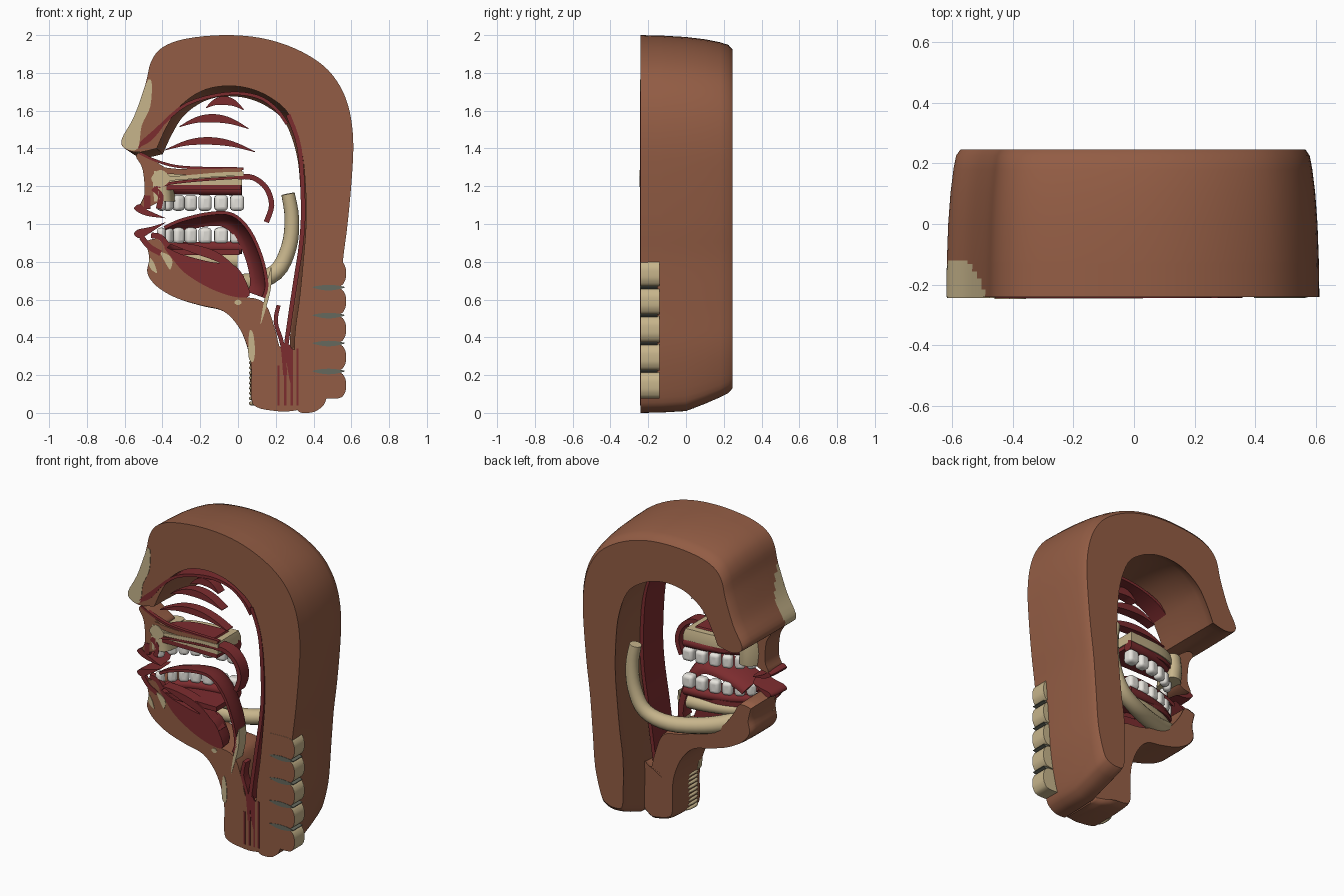
import bpy, bmesh, math
from mathutils import Vector

cube = bpy.data.objects.get("Cube")
if cube:
    bpy.data.objects.remove(cube, do_unlink=True)

CUT = -.24          # plane of the section
made = []


def material(name, r, g, b):
    m = bpy.data.materials.new(name)
    m.use_nodes = True
    m.diffuse_color = (r, g, b, 1)
    m.node_tree.nodes["Principled BSDF"].inputs["Base Color"].default_value = (r, g, b, 1)
    return m


skin = material("brown_flesh", .29, .108, .058)
red = material("red_mucosa", .20, .025, .028)
bone = material("tan_bone", .57, .46, .26)
enamel = material("tooth_white", .80, .78, .73)
disc = material("grey_disc", .13, .14, .11)


def spline(points, closed=True, steps=4):
    """Catmull-Rom samples through the points; a doubled point makes a corner."""
    p = [Vector(q) for q in points]
    n = len(p)
    get = (lambda i: p[i % n]) if closed else (lambda i: p[max(0, min(n - 1, i))])
    out = []
    for i in range(n if closed else n - 1):
        a, b, c, d = get(i - 1), get(i), get(i + 1), get(i + 2)
        if (b - c).length < 1e-5:
            continue
        for k in range(steps):
            t = k / steps
            out.append(b + (c - a) * t / 2 + (a * 2 - b * 5 + c * 4 - d) * t * t / 2
                       + (b * 3 - a - c * 3 + d) * t ** 3 / 2)
    if not closed:
        out.append(p[-1])
    return out


def loft(name, outline, layers, mats, centre=(0, 1), place=None, rule=None):
    """Stack scaled copies of an outline; layers are (depth, scale)."""
    place = place or (lambda u, v, t: (u, t, v))
    c = Vector(centre)
    bm = bmesh.new()
    rings = [[bm.verts.new(place(*(c + (q - c) * s), t)) for q in outline] for t, s in layers]
    n = len(outline)
    for lo, hi in zip(rings, rings[1:]):
        for i in range(n):
            bm.faces.new((lo[i], lo[(i + 1) % n], hi[(i + 1) % n], hi[i]))
    bm.faces.new(rings[0])
    bm.faces.new(rings[-1])
    bmesh.ops.recalc_face_normals(bm, faces=bm.faces)
    if rule:
        bm.normal_update()
        for f in bm.faces:
            f.material_index = rule(f.calc_center_median(), f.normal)
    me = bpy.data.meshes.new(name)
    bm.to_mesh(me)
    bm.free()
    for m in mats:
        me.materials.append(m)
    ob = bpy.data.objects.new(name, me)
    bpy.context.collection.objects.link(ob)
    made.append(ob)


def slab(name, points, mat, back, front=CUT - .003, taper=1.0):
    """Smooth outline in x, z pushed back from the cut plane."""
    o = spline(points)
    c = sum(o, Vector((0, 0))) / len(o)
    mid = front + (back - front) * .7
    loft(name, o, [(front, 1), (mid, taper + (1 - taper) * .7), (back, taper)], [mat], c)


def band(points, width, taper=False):
    """Outline of a band along a path; a tapered band is a crescent."""
    p = spline(points, closed=False)
    left, right = [], []
    for i, q in enumerate(p):
        d = (p[min(i + 1, len(p) - 1)] - p[max(i - 1, 0)]).normalized()
        w = width / 2 * (max(.12, math.sin(math.pi * i / (len(p) - 1))) if taper else 1)
        left.append(q + Vector((-d.y, d.x)) * w)
        right.append(q - Vector((-d.y, d.x)) * w)
    return left + right[::-1]


def strip(name, points, width, mat, back, taper=False, front=CUT - .003):
    loft(name, band(points, width, taper), [(front, 1), (back, 1)], [mat])


def tube(name, points, radii, mat):
    p = spline(points, closed=False)
    cu = bpy.data.curves.new(name, "CURVE")
    cu.dimensions = "3D"
    cu.bevel_depth = 1
    cu.bevel_resolution = 6
    cu.use_fill_caps = True
    sp = cu.splines.new("POLY")
    sp.points.add(len(p) - 1)
    for i, q in enumerate(p):
        f = i / (len(p) - 1)
        sp.points[i].co = (*q, 1)
        sp.points[i].radius = radii[0] * (1 - f) + radii[1] * f
    cu.materials.append(mat)
    ob = bpy.data.objects.new(name, cu)
    bpy.context.collection.objects.link(ob)
    bpy.ops.object.select_all(action="DESELECT")
    ob.select_set(True)
    bpy.context.view_layer.objects.active = ob
    bpy.ops.object.convert(target="MESH")
    made.append(bpy.context.view_layer.objects.active)


# Head arch: nose, crown, nape, neck column and inner cavity
arch = [(-.43, 1.4), (-.43, 1.4), (-.53, 1.38), (-.6, 1.4), (-.615, 1.45), (-.55, 1.57), (-.49, 1.74),
        (-.46, 1.86), (-.4, 1.935), (-.28, 1.98), (-.08, 2), (.12, 1.985), (.3, 1.93), (.45, 1.84),
        (.54, 1.73), (.59, 1.6), (.61, 1.44), (.603, 1.25), (.58, 1), (.555, .8), (.535, .55), (.515, .3),
        (.47, .08), (.43, .02), (.37, 0), (.31, .02), (.3, .15), (.3, .4), (.325, .6), (.345, .8),
        (.36, 1), (.357, 1.2), (.335, 1.4), (.27, 1.58), (.17, 1.67), (.05, 1.72), (-.08, 1.73),
        (-.2, 1.7), (-.31, 1.62), (-.38, 1.51)]
loft("head_arch", spline(arch), [(CUT + .012 * k, 1 - .0003 * k) for k in range(11)]
     + [(0, .99), (.1, .978), (.18, .962), (.225, .948), (.245, .925)], [skin, bone],
     place=lambda u, v, t: (u, t, v + max(0, .35 - v) * max(0, t) * .8),
     rule=lambda c, n: int(c.x < -.49 and abs(n.y) < .7
                           and (c.y - CUT) / .12 < 1 - ((c.z - 1.5) / .24) ** 2))
slab("nose_section", [(-.53, 1.4), (-.595, 1.4), (-.613, 1.45), (-.55, 1.57), (-.487, 1.74), (-.47, 1.765),
                      (-.456, 1.74), (-.465, 1.62), (-.51, 1.52)], bone, CUT + .004)

# Lower jaw and front of the neck, thinning towards the spine
jaw = [(-.49, .91), (-.49, .91), (-.47, .82), (-.48, .74), (-.43, .67), (-.33, .61), (-.2, .57), (-.08, .54),
       (0, .46), (.05, .35), (.07, .24), (.07, .08), (.1, .03), (.2, .01), (.28, .01), (.325, .05),
       (.325, .34), (.325, .34), (.23, .34), (.2, .43), (.16, .55), (.11, .6), (0, .62), (-.15, .67),
       (-.28, .74), (-.36, .84), (-.41, .92)]
loft("jaw_and_throat", spline(jaw), [(0, 1), (.6, 1), (.85, .985), (.95, .97), (1, .94)], [skin], (-.02, .5),
     place=lambda u, v, t: (u, CUT + t * (.28 + .09 * u - .7 * max(0, u - .2)), v))

# Upper lip, nasal floor and hard palate
slab("upper_lip_section", [(-.54, 1.36), (-.5, 1.375), (-.42, 1.32), (-.38, 1.29), (-.39, 1.25), (-.41, 1.14),
                           (-.45, 1.1), (-.52, 1.09), (-.495, 1.16), (-.505, 1.29)], skin, -.1, CUT, .95)
strip("nasal_floor_section", [(-.43, 1.29), (-.28, 1.275), (.02, 1.28)], .03, skin, CUT + .015)
MID = CUT + .006
half_oval = [(-.43, MID), (-.43, MID), (-.42, -.15), (-.35, -.07), (-.22, -.02), (.02, 0), (.02, 0),
             (.02, MID), (.02, MID)]
half_front = [(-.47, -.23), (-.46, -.12), (-.4, -.05), (-.34, -.06), (-.34, -.13), (-.37, -.23)]
flat = lambda u, v, t: (u, v, t)
for name, outline, layers, mat in (
        ("hard_palate", half_oval, [(1.205, 1), (1.24, 1), (1.275, .96)], bone),
        ("nasal_floor", half_oval, [(1.265, .8), (1.285, .76)], red),
        ("palate_underside", half_oval, [(1.18, .97), (1.207, .97)], red),
        ("mouth_floor", half_oval, [(.835, .95), (.865, .95)], red),
        ("upper_jaw_bone", half_front, [(1.12, .97), (1.2, 1), (1.28, .97)], bone)):
    loft(name, spline(outline), layers, [mat], (-.2, CUT), flat)
strip("palate_section", [(-.45, 1.235), (-.3, 1.245), (-.1, 1.262), (.03, 1.266)], .022, bone, MID, front=CUT - .006)
slab("front_palate_bone", [(-.46, 1.24), (-.41, 1.287), (-.355, 1.24), (-.41, 1.195)], bone, MID, CUT - .007)
strip("nasal_floor_lining", [(-.52, 1.375), (-.42, 1.33), (-.28, 1.3), (.03, 1.293)], .014, red, CUT + .02)
strip("palate_lining", [(-.44, 1.19), (-.36, 1.215), (-.2, 1.233), (.01, 1.247)], .015, red, CUT + .02)
strip("soft_palate", [(0, 1.25), (.08, 1.245), (.15, 1.19), (.178, 1.1), (.15, 1.01)], .028, red, -.16)

# Nasal conchae and cavity linings
for name, x0, x1, z0, rise, w in (("lower", -.385, .09, 1.392, .048, .04), ("middle", -.31, .055, 1.515, .045, .044),
                                  ("upper", -.17, .03, 1.615, .038, .046)):
    m = (x0 + x1) / 2
    strip(name + "_concha", [(x0, z0), ((x0 + m) / 2, z0 + rise * .8), (m, z0 + rise),
                             ((x1 + m) / 2, z0 + rise * .65), (x1, z0 - .01)], w, red, -.18, True)
strip("nasal_roof_lining", [(-.53, 1.405), (-.42, 1.51), (-.27, 1.635), (-.06, 1.69), (.1, 1.675), (.2, 1.61),
                            (.26, 1.53)], .018, red, -.12)
strip("nostril_lining", [(-.54, 1.405), (-.47, 1.455), (-.38, 1.545)], .034, red, CUT + .01, True)
strip("pharynx_wall", [(.265, 1.58), (.325, 1.4), (.345, 1.1), (.335, .9), (.305, .7), (.275, .5), (.25, .32)],
      .024, red, -.04)

# Lips
slab("upper_lip", [(-.55, 1.08), (-.52, 1.105), (-.48, 1.075), (-.38, 1.03), (-.38, 1.03), (-.49, 1.045)],
     red, -.1, taper=.75)
slab("lower_lip", [(-.55, .945), (-.53, .97), (-.46, .985), (-.38, 1.01), (-.38, 1.01), (-.47, .95), (-.52, .925)],
     red, -.1, taper=.75)
strip("upper_lip_muscle", [(-.48, 1.08), (-.48, 1.15)], .035, red, CUT + .02)
strip("upper_gum_section", [(-.45, 1.19), (-.41, 1.15), (-.42, 1.08)], .03, red, CUT + .03)
strip("lower_lip_muscle", [(-.51, .93), (-.47, .88), (-.41, .845)], .03, red, CUT + .02)
strip("lower_gum_section", [(-.46, .94), (-.41, .93), (-.37, .88)], .03, red, CUT + .03)

# Gums and teeth on one half dental arch
row = [(-.405, -.215), (-.37, -.14), (-.315, -.1), (-.25, -.07), (-.175, -.05), (-.09, -.035), (-.005, -.03)]
for name, gum_z, tooth_z in (("upper", 1.185, 1.112), ("lower", .875, .938)):
    tube(name + "_gum", [(x, y, gum_z) for x, y in row] + [(.02, -.03, gum_z)], (.025, .035), red)
    for k, site in enumerate(row):
        d = Vector(row[min(k + 1, 6)]) - Vector(row[max(k - 1, 0)])
        bpy.ops.mesh.primitive_cube_add(size=1, location=(*site, tooth_z), rotation=(0, 0, math.atan2(d.y, d.x)))
        ob = bpy.context.object
        ob.name = f"{name}_tooth_{k + 1}"
        ob.scale = (.056 + .003 * k, .044 + .004 * k, .085)
        bpy.ops.object.transform_apply(location=False, rotation=False, scale=True)
        bevel = ob.modifiers.new("rounding", "BEVEL")
        bevel.width = .021
        bevel.segments = 4
        ob.data.materials.append(enamel)
        made.append(ob)

# Tongue as a hollow half dome, with the muscles of the mouth floor
dome = [math.radians(a) for a in range(0, 91, 15)]
loft("tongue", band([(-.39, .98), (-.3, 1.02), (-.15, 1.055), (-.03, 1.05), (.06, .965), (.125, .82), (.152, .68),
                     (.135, .61)], .018), [(CUT - .003 + .18 * math.sin(a), .8 + .2 * math.cos(a)) for a in dome],
     [red], (-.25, .75))
slab("tongue_muscle", [(-.39, .88), (-.3, .84), (-.15, .8), (-.02, .78), (.04, .7), (.06, .62), (-.02, .615),
                       (-.15, .66), (-.28, .74), (-.35, .82)], red, -.14, taper=.9)
strip("tongue_root_muscle", [(-.37, .9), (-.24, .87), (-.1, .82), (.03, .72)], .05, red, -.17, True)

# Jaw bone with the ridge that carries the lower teeth
tube("jaw_bone", [(.265, .135, 1.16), (.285, .14, 1.03), (.27, .14, .88), (.2, .13, .745), (.05, .09, .69),
                  (-.15, .01, .7), (-.3, -.06, .74), (-.39, -.15, .79)], (.036, .056), bone)
tube("tooth_ridge", [(x, y, .805) for x, y in row], (.03, .045), bone)
strip("chin_bone_front", [(-.465, .82), (-.455, .78), (-.43, .74)], .03, bone, CUT + .03, True)
strip("chin_bone_back", [(-.41, .85), (-.37, .81), (-.36, .76)], .04, bone, CUT + .03, True)

# Throat details
strip("epiglottis", [(.175, .77), (.16, .65), (.12, .47)], .024, bone, -.17, True)
slab("hyoid_bone", [(-.02, .585), (0, .6), (.02, .585), (0, .57)], bone, CUT + .02)
slab("thyroid_cartilage", [(.06, .43), (.08, .42), (.09, .33), (.08, .27), (.055, .3)], bone, CUT + .03)
strip("larynx_lining", [(.215, .57), (.2, .48), (.235, .36), (.25, .2)], .022, red, CUT + .05)
for k, (x, top) in enumerate(((.215, .25), (.25, .33), (.285, .34), (.315, .34))):
    strip(f"gullet_lining_{k + 1}", [(x, top), (x, .04)], .012, red, CUT + .006)
slab("gullet_recess", [(.25, .34), (.285, .34), (.28, .15)], red, CUT + .006)
for k in range(9):
    z = .05 + k * .027
    tube(f"windpipe_ring_{k + 1}", [(.09, CUT + .012, z), (.07, -.2, z), (.073, -.14, z), (.1, -.1, z)],
         (.01, .01), bone)

# Neck vertebrae with discs between them
for k in range(5):
    lo, hi = .08 + k * .148, .213 + k * .148
    block = [(.4, lo), (.4, lo), (.53, lo - .003), (.565, lo + .025), (.572, (lo + hi) / 2), (.565, hi - .025),
             (.53, hi + .003), (.4, hi), (.4, hi)]
    loft(f"vertebra_{k + 1}", spline(block), [(CUT - .002, 1), (-.14, 1)], [bone, skin],
         rule=lambda c, n: int(abs(n.y) > .9 and c.y < -.2))
    if k < 4:
        strip(f"disc_{k + 1}", [(.395, hi + .008), (.48, hi + .006), (.565, hi + .008)], .03, disc, -.15, True,
              CUT - .004)

# Smooth shading with sharp cut edges
bpy.ops.object.select_all(action="DESELECT")
for ob in made:
    ob.select_set(True)
bpy.context.view_layer.objects.active = made[0]
bpy.ops.object.shade_smooth_by_angle(angle=math.radians(35))
